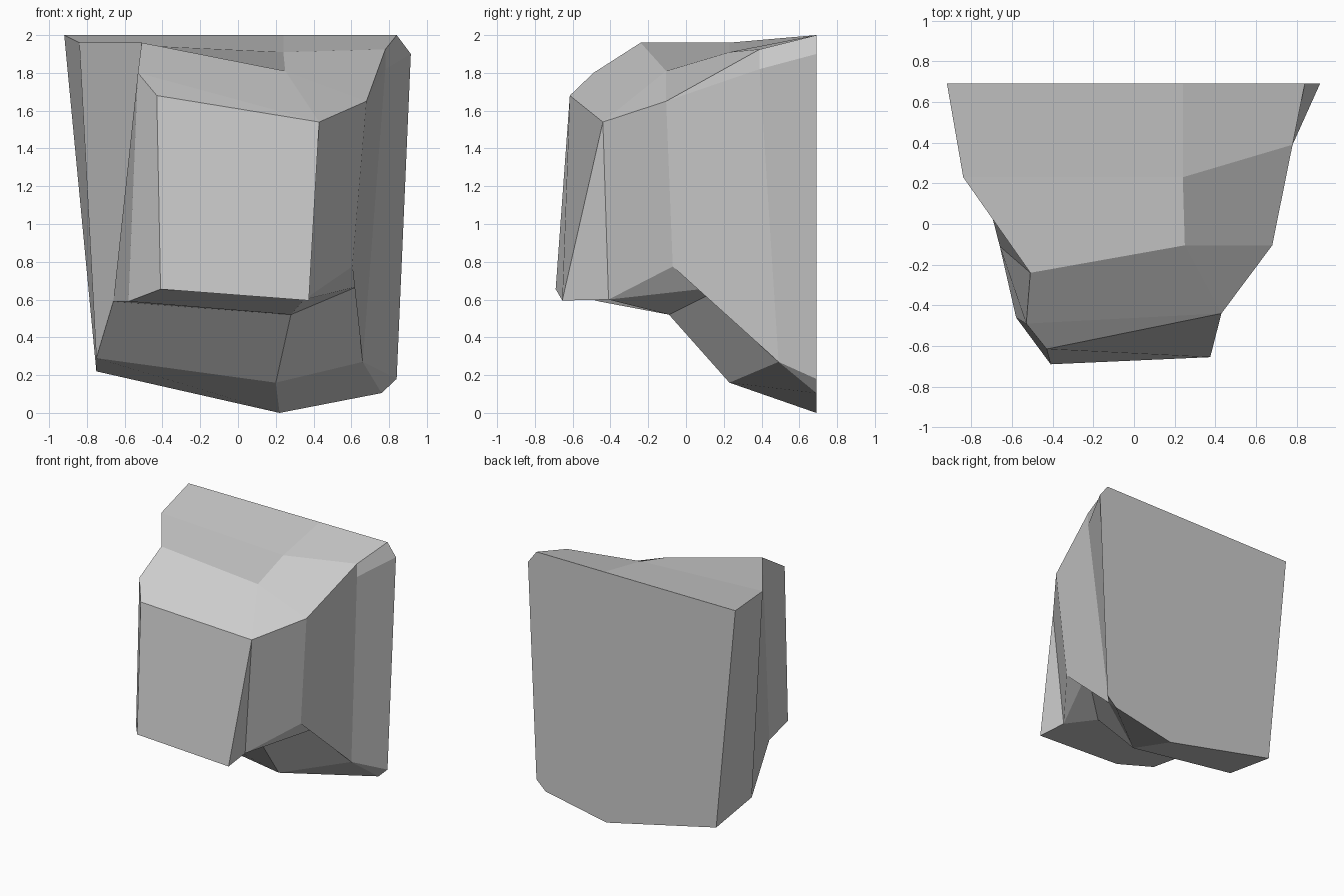
import bpy, bmesh

if "Cube" in bpy.data.objects:
    bpy.data.objects.remove(bpy.data.objects["Cube"])

# Rock block lofted through outlines from the flat back to the front face.
# Each outline runs clockwise from top left; the optional repeat count
# gathers several of the eight columns into one corner.
back_y = 0.69
back = [((x, back_y, z), 1) for x, z in [
    (-.92, 2), (.24, 2), (.84, 2), (.915, 1.9),
    (.84, .18), (.76, .105), (.22, 0), (-.75, .22)]]
middle = [((-.84, .23, 1.96), 1), ((.24, .23, 1.91), 1), ((.78, .39, 1.925), 1),
          ((.78, .39, 1.82), 1), ((.66, .49, .27), 2), ((.2, .23, .16), 1),
          ((-.75, .24, .29), 1)]
shoulder = [((-.51, -.24, 1.96), 1), ((.25, -.105, 1.81), 1), ((.68, -.105, 1.65), 2),
            ((.605, -.07, .775), 1), ((.635, .21, .67), 1), ((.28, -.09, .52), 1),
            ((-.66, -.11, .59), 1)]
brow = [((-.53, -.49, 1.8), 1), ((.43, -.44, 1.54), 3), ((.35, -.41, .6), 3),
        ((-.58, -.46, .59), 1)]
face = [((-.43, -.615, 1.68), 1), ((.43, -.44, 1.54), 3), ((.375, -.655, .595), 3),
        ((-.41, -.69, .655), 1)]

bm = bmesh.new()
corners = {}


def corner(p):
    if p not in corners:
        corners[p] = bm.verts.new(p)
    return corners[p]


def polygon(verts):
    unique = list(dict.fromkeys(verts))
    if len(unique) > 2:
        bm.faces.new(unique)


rings = [[corner(p) for p, n in outline for _ in range(n)]
         for outline in (back, middle, shoulder, brow, face)]

# Facets between neighbouring outlines
for a, b in zip(rings, rings[1:]):
    for i in range(8):
        j = (i + 1) % 8
        polygon([a[i], a[j], b[j], b[i]])

# Flat back and front face
polygon(rings[0][::-1])
polygon(rings[-1])

bmesh.ops.recalc_face_normals(bm, faces=bm.faces[:])
mesh = bpy.data.meshes.new("rock_block")
bm.to_mesh(mesh)
bm.free()
bpy.context.collection.objects.link(bpy.data.objects.new("rock_block", mesh))
